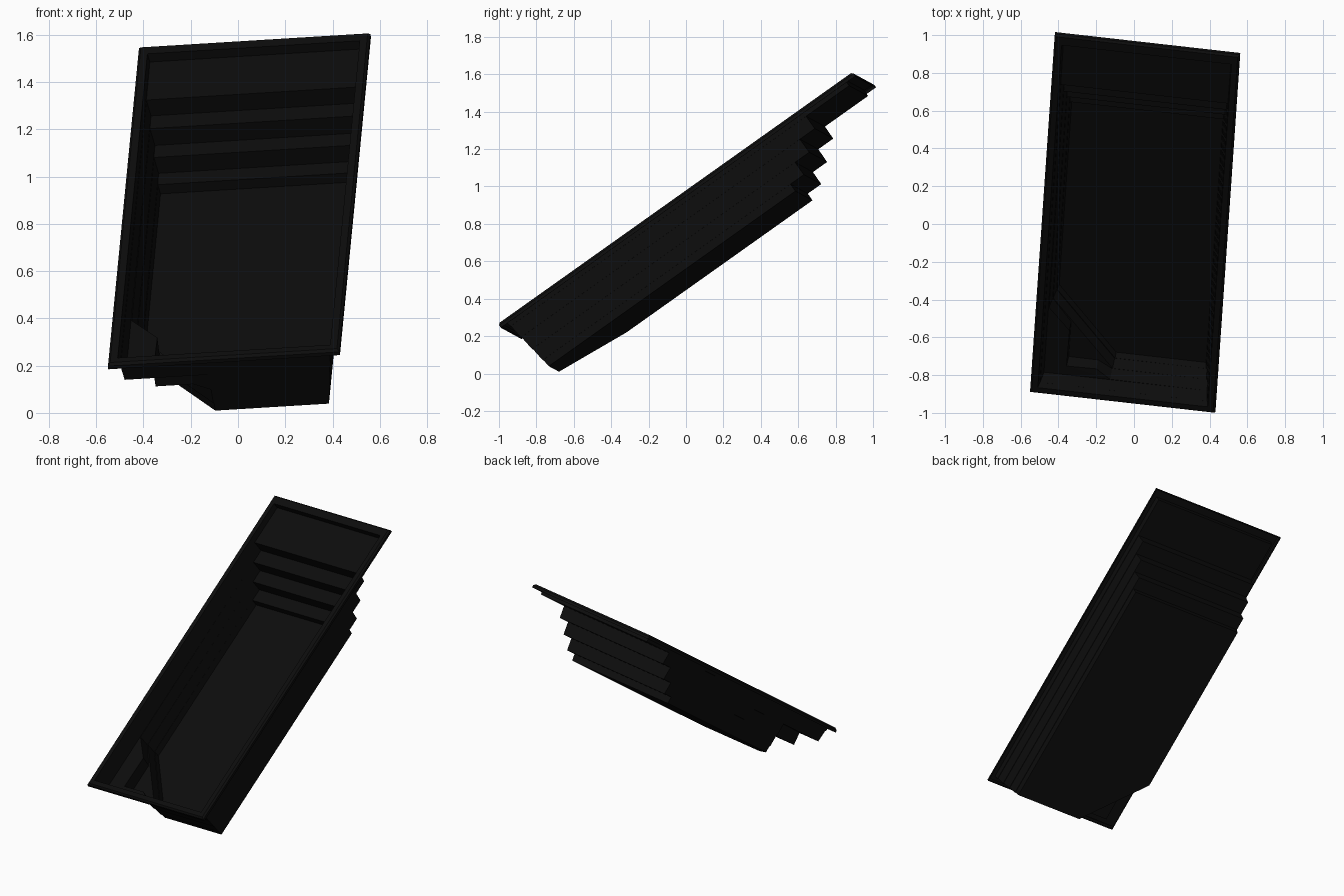
import bpy, bmesh
from mathutils import Vector, Matrix

if "Cube" in bpy.data.objects:
    bpy.data.objects.remove(bpy.data.objects["Cube"])

# Tilted frame of the pool: across, along, normal to the rim
across = Vector((0.992, -0.112, 0.061)).normalized()
normal = across.cross(Vector((0.052, 0.815, 0.578))).normalized()
along = normal.cross(across)
frame = Matrix((across, along, normal)).transposed().to_4x4()
frame.translation = (-0.547, -0.889, 0.205)
WIDTH, LENGTH = 0.98, 2.32


def level_outline(depth, end, kind, k):
    """Outline of one basin level; kind 1 has a tread corner, kind 2 a diagonal corner."""
    m = 0.035 + 0.11 * depth + 0.003 * k
    e = 0.003 * k
    pts = [(WIDTH - m, m), (WIDTH - m, end - e), (m, end - e)]
    if kind == 0:
        pts += [(m, m)]
    elif kind == 1:
        pts += [(m, 0.47 + e), (0.17, 0.34), (0.17, 0.11), (0.33, 0.11), (0.40 + e, m)]
    else:
        pts += [(m, 0.47 + e), (0.40 + e, m)]
    return pts


bm = bmesh.new()


def loop(points, n):
    verts = [bm.verts.new((u, v, n)) for u, v in points]
    edges = [bm.edges.new((verts[i], verts[(i + 1) % len(verts)])) for i in range(len(verts))]
    return verts, edges


def wall(a, b):
    c = len(a)
    for i in range(c):
        bm.faces.new((a[i], a[(i + 1) % c], b[(i + 1) % c], b[i]))


def rect(i):
    return [(WIDTH - i, i), (WIDTH - i, LENGTH - i), (i, LENGTH - i), (i, i)]


# Rim lip
skirt, _ = loop(rect(0), -0.022)
edge, _ = loop(rect(0), -0.008)
top, ring = loop(rect(0.008), 0)
wall(skirt, edge)
wall(edge, top)

# Basin levels: bottom depth, far end, corner kind
levels = [(0.04, 2.265, 0), (0.12, 1.985, 0), (0.205, 1.89, 1),
          (0.285, 1.80, 2), (0.33, 1.715, 2)]
depth = 0
for k, (bottom, end, kind) in enumerate(levels):
    upper, upper_edges = loop(level_outline(depth, end, kind, k), -depth)
    # Flat tread between this level and the one above
    bmesh.ops.triangle_fill(bm, use_beauty=True, edges=ring + upper_edges,
                            normal=Vector((0, 0, 1)))
    lower, ring = loop(level_outline(bottom, end, kind, k), -bottom)
    wall(upper, lower)
    depth = bottom
bm.faces.new(lower)  # floor

bmesh.ops.recalc_face_normals(bm, faces=bm.faces[:])
# Make the floor face up into the basin
bm.faces.ensure_lookup_table()
bm.normal_update()
if bm.faces[-1].normal.z < 0:
    bmesh.ops.reverse_faces(bm, faces=bm.faces[:])
bm.transform(frame)

mesh = bpy.data.meshes.new("pool_shell")
bm.to_mesh(mesh)
bm.free()
pool = bpy.data.objects.new("pool_shell", mesh)
bpy.context.collection.objects.link(pool)

black = bpy.data.materials.new("near_black")
black.diffuse_color = (0.004, 0.004, 0.004, 1)
black.use_nodes = True
black.node_tree.nodes["Principled BSDF"].inputs["Base Color"].default_value = black.diffuse_color
mesh.materials.append(black)

# Thin shell wall, thickened inward
shell = pool.modifiers.new("shell", 'SOLIDIFY')
shell.thickness = 0.006
shell.offset = 1
